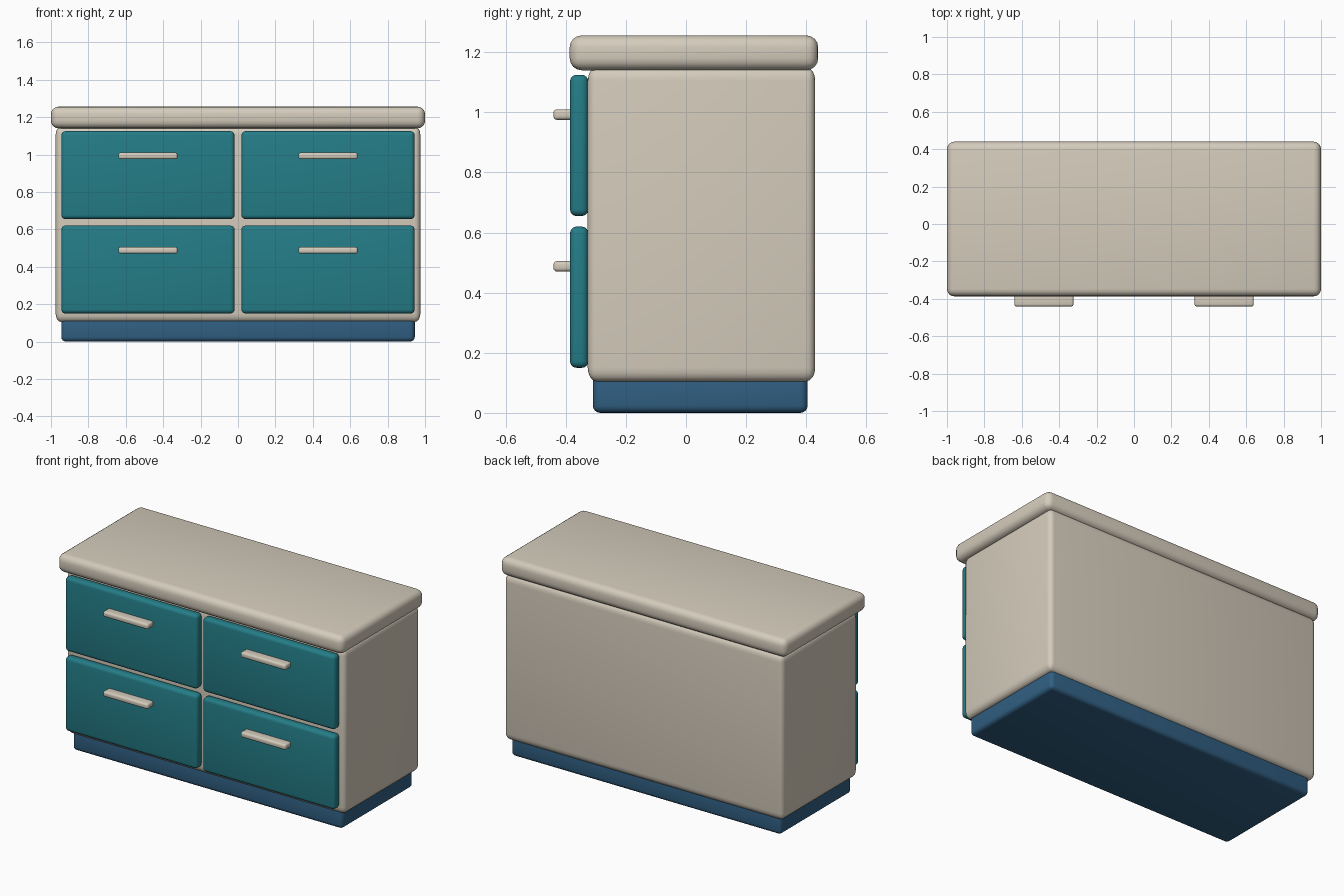
import bpy, bmesh, math
from mathutils import Vector

if "Cube" in bpy.data.objects:
    bpy.data.objects.remove(bpy.data.objects["Cube"])


def material(name, rgb):
    m = bpy.data.materials.new(name)
    m.diffuse_color = (*rgb, 1.0)
    m.use_nodes = True
    m.node_tree.nodes["Principled BSDF"].inputs["Base Color"].default_value = m.diffuse_color
    return m


BEIGE = material("warm beige", (0.66, 0.60, 0.50))
TEAL = material("teal", (0.018, 0.205, 0.245))
BLUE = material("navy blue", (0.030, 0.115, 0.225))


def rounded_box(name, lo, hi, radius, mat, z_stretch=1.0, segments=4):
    """Box between two corners with rounded edges; z_stretch lengthens the rounding in z."""
    lo, hi = Vector(lo), Vector(hi)
    size, mid = hi - lo, (lo + hi) / 2
    bm = bmesh.new()
    bmesh.ops.create_cube(bm, size=1)
    bmesh.ops.scale(bm, vec=(size.x, size.y, size.z / z_stretch), verts=bm.verts)
    bmesh.ops.bevel(bm, geom=bm.edges[:], offset=radius, segments=segments,
                    profile=0.5, affect='EDGES')
    bmesh.ops.scale(bm, vec=(1, 1, z_stretch), verts=bm.verts)
    mesh = bpy.data.meshes.new(name)
    bm.to_mesh(mesh)
    bm.free()
    mesh.materials.append(mat)
    ob = bpy.data.objects.new(name, mesh)
    ob.location = mid
    bpy.context.collection.objects.link(ob)
    bpy.context.view_layer.objects.active = ob
    ob.select_set(True)
    bpy.ops.object.shade_smooth_by_angle(angle=math.radians(35))
    ob.select_set(False)
    return ob


# Plinth, cabinet body and worktop
rounded_box("plinth", (-0.945, -0.31, 0.0), (0.945, 0.405, 0.135), 0.025, BLUE)
rounded_box("cabinet_body", (-0.975, -0.327, 0.105), (0.975, 0.43, 1.15), 0.03, BEIGE, 1.5)
rounded_box("worktop", (-1.0, -0.387, 1.14), (1.0, 0.44, 1.256), 0.04, BEIGE)

# Four drawers, each with a bar handle
for side, sx in (("left", -1), ("right", 1)):
    for row, z in (("lower", 0.15), ("upper", 0.655)):
        cx = sx * 0.4815
        rounded_box(f"{row}_{side}_drawer", (cx - 0.463, -0.386, z),
                    (cx + 0.463, -0.325, z + 0.47), 0.022, TEAL)
        rounded_box(f"{row}_{side}_handle", (cx - 0.158, -0.441, z + 0.32),
                    (cx + 0.158, -0.375, z + 0.355), 0.012, BEIGE)
